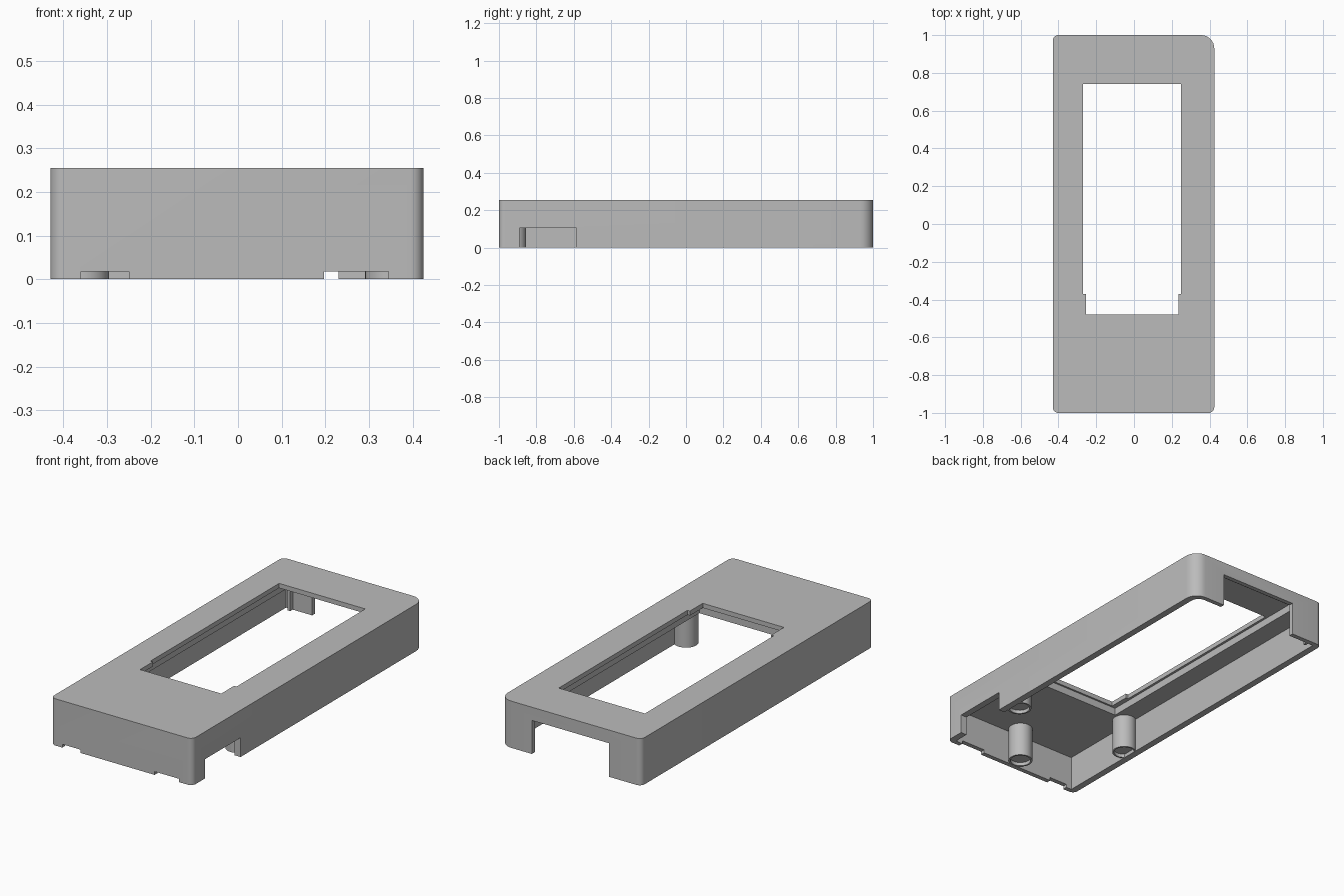
import bpy, bmesh
from math import sin, cos, pi, radians
from mathutils import Matrix, Vector

cube = bpy.data.objects.get("Cube")
if cube:
    bpy.data.objects.remove(cube, do_unlink=True)

grey = bpy.data.materials.new("plain grey")
grey.use_nodes = True
COLOUR = (0.5, 0.5, 0.5, 1)
grey.diffuse_color = COLOUR
grey.node_tree.nodes["Principled BSDF"].inputs["Base Color"].default_value = COLOUR


def finish(bm, name):
    bmesh.ops.recalc_face_normals(bm, faces=bm.faces)
    mesh = bpy.data.meshes.new(name)
    bm.to_mesh(mesh)
    bm.free()
    mesh.materials.append(grey)
    obj = bpy.data.objects.new(name, mesh)
    bpy.context.collection.objects.link(obj)
    return obj


def smooth(obj):
    bpy.ops.object.select_all(action="DESELECT")
    obj.select_set(True)
    bpy.context.view_layer.objects.active = obj
    bpy.ops.object.shade_smooth_by_angle(angle=radians(30))


def block(name, x, y, z, radii=(0, 0, 0, 0), steps=8):
    """Upright block; radii run back left, back right, front right, front left."""
    corners = [(x[1], y[1], -1, -1), (x[0], y[1], 1, -1),
               (x[0], y[0], 1, 1), (x[1], y[0], -1, 1)]
    bm = bmesh.new()
    ring = []
    for i, ((cx, cy, sx, sy), r) in enumerate(zip(corners, radii)):
        for k in range(steps + 1 if r else 1):
            a = pi / 2 * (i + k / steps)
            dx, dy = (cos(a), sin(a)) if r else (0, 0)
            ring.append(bm.verts.new((cx + r * (sx + dx), cy + r * (sy + dy), z[0])))
    base = bm.faces.new(ring)
    top = bmesh.ops.extrude_face_region(bm, geom=[base])["geom"]
    bmesh.ops.translate(bm, vec=(0, 0, z[1] - z[0]),
                        verts=[v for v in top if isinstance(v, bmesh.types.BMVert)])
    return finish(bm, name)


def cut(target, cutter):
    """Subtract the cutter for good and delete it."""
    mod = target.modifiers.new("cut", "BOOLEAN")
    mod.operation, mod.solver, mod.object = "DIFFERENCE", "EXACT", cutter
    bpy.context.view_layer.update()
    graph = bpy.context.evaluated_depsgraph_get()
    mesh = bpy.data.meshes.new_from_object(target.evaluated_get(graph))
    target.modifiers.clear()
    target.data = mesh
    bpy.data.objects.remove(cutter, do_unlink=True)


# Outer shell with one large corner
shell = block("cover_shell", (-0.43, 0.425), (-1, 1), (0, 0.255),
              (0.07, 0.03, 0.03, 0.03))

# Hollow underside, stepped channel, window and wall openings
cut(shell, block("cavity", (-0.393, 0.388), (-0.975, 0.975), (-0.1, 0.19),
                 (0.045, 0, 0, 0)))
for name, x, y, z in [
    ("channel", (-0.283, 0.263), (-0.49, 0.965), (0.1, 0.23)),
    ("window", (-0.27, 0.25), (-0.37, 0.74), (0.1, 0.4)),
    ("window_end", (-0.255, 0.235), (-0.48, -0.36), (0.1, 0.4)),
    ("back_opening", (-0.235, 0.23), (0.9, 1.1), (-0.1, 0.183)),
    ("side_notch", (0.36, 0.5), (-0.89, -0.585), (-0.1, 0.105)),
    ("front_notch_right", (-0.36, -0.25), (-1.1, -0.95), (-0.1, 0.018)),
    ("front_notch_left", (0.197, 0.345), (-1.1, -0.95), (-0.1, 0.018)),
]:
    cut(shell, block(name, x, y, z))
smooth(shell)

# Small rib inside the back wall
block("back_rib", (-0.365, -0.35), (0.95, 0.98), (0.002, 0.2))

# Screw bosses with a shallow counterbore at the foot
PROFILE = [(0, 0.02), (0.053, 0.02), (0.053, 0.001), (0.062, 0.001),
           (0.062, 0.2), (0, 0.2)]
for name, x, y in [("front_boss", 0, -0.917), ("left_boss", 0.353, -0.505),
                   ("right_boss", -0.357, -0.505)]:
    bm = bmesh.new()
    verts = [bm.verts.new((r, 0, z)) for r, z in PROFILE]
    edges = [bm.edges.new(pair) for pair in zip(verts, verts[1:])]
    bmesh.ops.spin(bm, geom=verts + edges, cent=(0, 0, 0), axis=(0, 0, 1),
                   angle=2 * pi, steps=32)
    bmesh.ops.remove_doubles(bm, verts=bm.verts, dist=0.0001)
    bmesh.ops.transform(bm, matrix=Matrix.Translation(Vector((x, y, 0))), verts=bm.verts)
    smooth(finish(bm, name))
